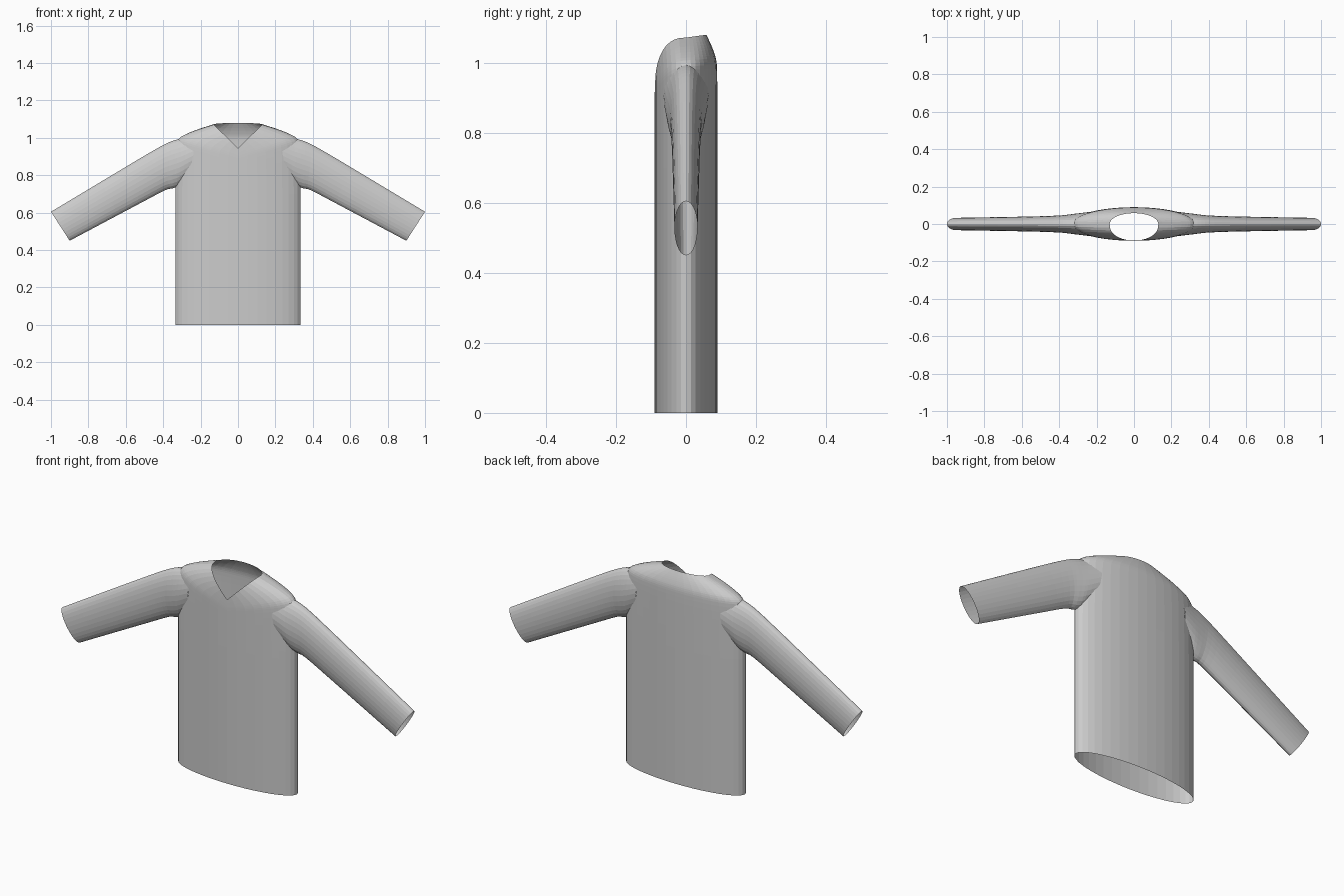
import bpy, bmesh
from math import sin, cos, tau
from mathutils import Vector

cube = bpy.data.objects.get("Cube")
if cube:
    bpy.data.objects.remove(cube)

GREY = (0.6, 0.6, 0.6, 1)
cloth = bpy.data.materials.new("grey cloth")
cloth.use_nodes = True
cloth.diffuse_color = GREY
cloth.node_tree.nodes["Principled BSDF"].inputs["Base Color"].default_value = GREY
cap_mat = bpy.data.materials.new("temporary cap")


def loft(name, rings):
    """Skin closed rings; the end caps get slot 1 so they can be removed later."""
    bm = bmesh.new()
    loops = [[bm.verts.new(p) for p in ring] for ring in rings]
    n = len(loops[0])
    for low, high in zip(loops, loops[1:]):
        for i in range(n):
            j = (i + 1) % n
            bm.faces.new((low[i], low[j], high[j], high[i]))
    for loop in (loops[0], loops[-1]):
        centre = bm.verts.new(sum((v.co for v in loop), Vector()) / n)
        for i in range(n):
            bm.faces.new((loop[i], loop[(i + 1) % n], centre)).material_index = 1
    bmesh.ops.recalc_face_normals(bm, faces=bm.faces)
    mesh = bpy.data.meshes.new(name)
    bm.to_mesh(mesh)
    bm.free()
    mesh.materials.append(cloth)
    mesh.materials.append(cap_mat)
    obj = bpy.data.objects.new(name, mesh)
    bpy.context.collection.objects.link(obj)
    return obj


def spline(keys, steps):
    """Smoothly resample a list of vectors."""
    out = []
    for i in range(len(keys) - 1):
        p0, p1, p2, p3 = (keys[min(max(i + k, 0), len(keys) - 1)] for k in (-1, 0, 1, 2))
        for s in range(steps):
            t = s / steps
            out.append(0.5 * (2 * p1 + (p2 - p0) * t + (2 * p0 - 5 * p1 + 4 * p2 - p3) * t * t
                              + (3 * p1 - p0 - 3 * p2 + p3) * t ** 3))
    return out + [keys[-1]]


# Body: straight oval tube, then a yoke closing in to the V neckline
SEG = 40
ANGLES = [tau * i / SEG for i in range(SEG)]
CHEST = 0.7


def neckline(a):
    c, s = abs(cos(a)), sin(a)
    if s < 0:
        return Vector((0.13 * cos(a), -0.088 * (-s) ** 0.8, 0.945 + 0.127 * c))
    return Vector((0.13 * cos(a), 0.058 * s, 1.072 + 0.008 * s))


def body_ring(inward, rise):
    ring = []
    for a in ANGLES:
        side = Vector((0.335 * cos(a), 0.09 * sin(a), CHEST))
        neck = neckline(a)
        p = side.lerp(neck, inward)
        p.z = CHEST + (neck.z - CHEST) * rise
        ring.append(p)
    return ring


yoke = [Vector(k) for k in ((0, 0), (0.01, 0.4), (0.03, 0.7), (0.1, 0.8),
                            (0.3, 0.865), (0.6, 0.93), (1, 1))]
hem = [Vector((0.335 * cos(a), 0.09 * sin(a), 0)) for a in ANGLES]
body = loft("sweater", [hem] + [body_ring(*k) for k in spline(yoke, 3)])

# Sleeves: oval tubes given by top edge x, z, bottom edge x, z and half depth
sleeve_keys = [Vector(k) for k in (
    (0.22, 1.02, 0.26, 0.79, 0.064), (0.30, 0.998, 0.315, 0.745, 0.056),
    (0.36, 0.98, 0.35, 0.73, 0.05), (0.43, 0.945, 0.39, 0.72, 0.045),
    (0.60, 0.845, 0.52, 0.652, 0.04), (1.0, 0.605, 0.90, 0.45, 0.033))]


def sleeve_ring(key, side):
    tx, tz, bx, bz, depth = key
    top, bottom = Vector((tx * side, 0, tz)), Vector((bx * side, 0, bz))
    mid, half = (top + bottom) / 2, (top - bottom) / 2
    return [mid + half * cos(tau * i / 28) + Vector((0, depth * sin(tau * i / 28), 0))
            for i in range(28)]


sleeves = [loft(name, [sleeve_ring(k, side) for k in spline(sleeve_keys, 3)])
           for name, side in (("left_sleeve", 1), ("right_sleeve", -1))]

# Join the parts into one shell
for sleeve in sleeves:
    mod = body.modifiers.new("join", "BOOLEAN")
    mod.operation = "UNION"
    mod.solver = "EXACT"
    mod.object = sleeve
bpy.context.view_layer.update()
joined = bpy.data.meshes.new_from_object(
    body.evaluated_get(bpy.context.evaluated_depsgraph_get()))
body.modifiers.clear()
body.data = joined
for sleeve in sleeves:
    bpy.data.objects.remove(sleeve)

# Open the hem, neck and cuffs
bm = bmesh.new()
bm.from_mesh(joined)
caps = [f for f in bm.faces if joined.materials[f.material_index] == cap_mat]
bmesh.ops.delete(bm, geom=caps, context="FACES")
for f in bm.faces:
    f.material_index = 0
    f.smooth = False
bm.to_mesh(joined)
bm.free()
joined.materials.clear()
joined.materials.append(cloth)
bpy.data.materials.remove(cap_mat)
